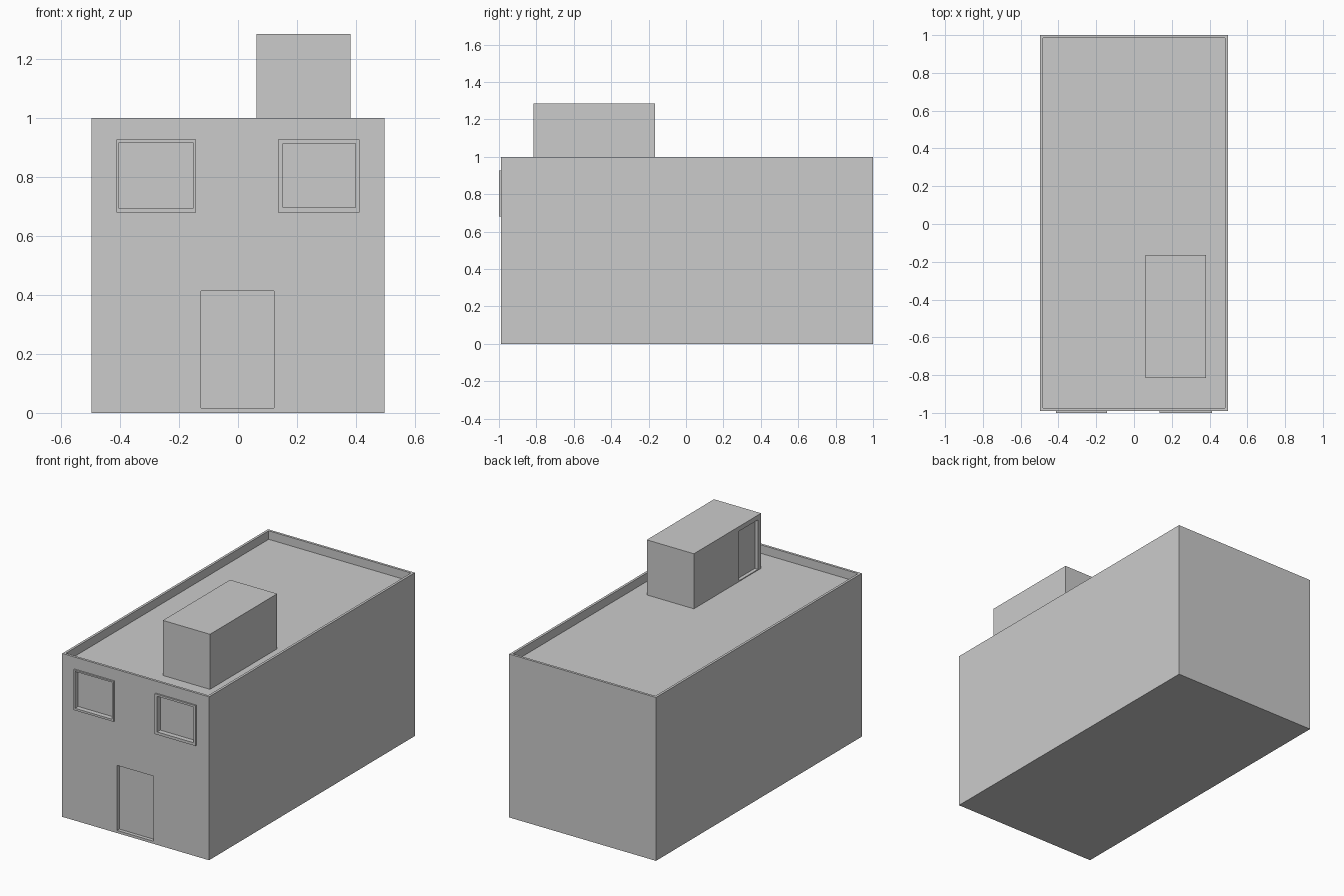
import bpy

if "Cube" in bpy.data.objects:
    bpy.data.objects.remove(bpy.data.objects["Cube"])


def box(name, x, y, z):
    """Axis-aligned box from (min, max) ranges."""
    bpy.ops.mesh.primitive_cube_add(size=1, location=[(a + b) / 2 for a, b in (x, y, z)])
    ob = bpy.context.object
    ob.name = name
    ob.scale = [b - a for a, b in (x, y, z)]
    bpy.ops.object.transform_apply(location=False, rotation=False, scale=True)
    return ob


def cut(ob, x, y, z):
    """Subtract a box from an object."""
    cutter = box("cutter", x, y, z)
    mod = ob.modifiers.new("cut", 'BOOLEAN')
    mod.operation = 'DIFFERENCE'
    mod.solver = 'EXACT'
    mod.object = cutter
    bpy.context.view_layer.objects.active = ob
    bpy.ops.object.modifier_apply(modifier=mod.name)
    bpy.data.objects.remove(cutter, do_unlink=True)


W, FRONT, BACK = 0.497, -0.99, 1.0
DECK, RIM = 0.948, 0.015

# Main block with a sunken roof deck behind a thin parapet
building = box("building", (-W, W), (FRONT, BACK), (0, 1))
cut(building, (-W + RIM, W - RIM), (FRONT + RIM, BACK - RIM), (DECK, 1.1))

# Recessed front door
cut(building, (-0.125, 0.122), (-1.1, FRONT + 0.022), (0.016, 0.414))

# Windows: raised frame around a recessed pane
windows = [
    ("left", (-0.413, -0.143), (-0.403, -0.152), (0.693, 0.918)),
    ("right", (0.136, 0.412), (0.153, 0.398), (0.697, 0.915)),
]
for side, outer, inner, height in windows:
    frame = box(side + "_window_frame", outer, (-1.0, FRONT), (0.68, 0.927))
    cut(frame, inner, (-1.1, -0.9), height)
    cut(building, inner, (-1.1, FRONT + 0.02), height)

# Rooftop stair house with a recessed door on its left side
stair_house = box("stair_house", (0.062, 0.381), (-0.815, -0.165), (DECK, 1.285))
cut(stair_house, (0.0, 0.084), (-0.785, -0.602), (DECK + 0.005, 1.256))
